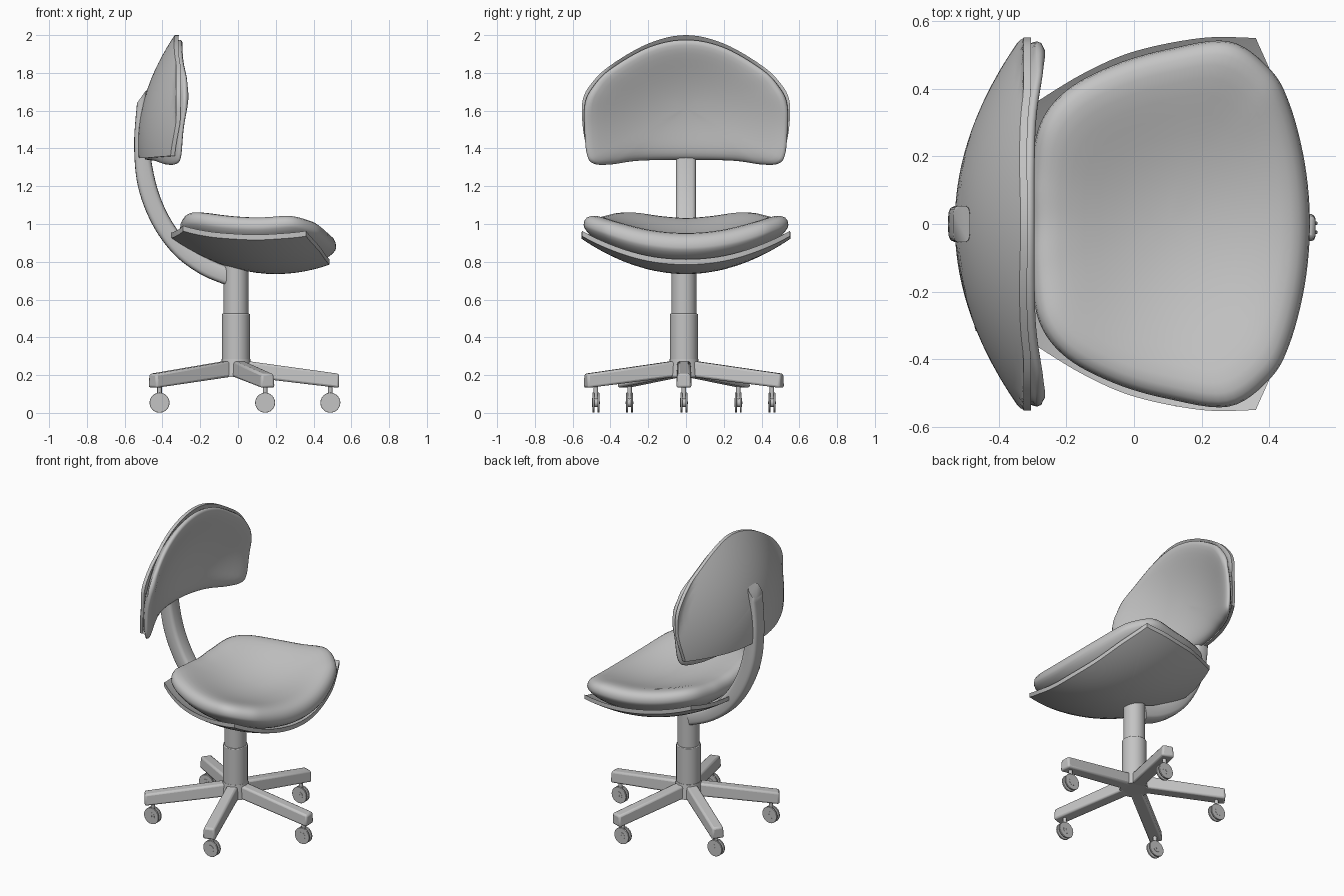
import bpy, bmesh, math
from mathutils import Matrix, Vector

cube = bpy.data.objects.get("Cube")
if cube:
    bpy.data.objects.remove(cube)

GREY = (0.55, 0.55, 0.55, 1)
grey = bpy.data.materials.new("plain grey")
grey.use_nodes = True
grey.diffuse_color = GREY
grey.node_tree.nodes["Principled BSDF"].inputs["Base Color"].default_value = GREY

CENTRE = Vector((-0.011, -0.011, 0))  # axis of column and base


def finish(name, bm, bevel=0, angle=40):
    bmesh.ops.recalc_face_normals(bm, faces=bm.faces)
    mesh = bpy.data.meshes.new(name)
    bm.to_mesh(mesh)
    bm.free()
    mesh.materials.append(grey)
    obj = bpy.data.objects.new(name, mesh)
    bpy.context.collection.objects.link(obj)
    bpy.ops.object.select_all(action='DESELECT')
    obj.select_set(True)
    bpy.context.view_layer.objects.active = obj
    bpy.ops.object.shade_smooth_by_angle(angle=math.radians(angle))
    if bevel:
        mod = obj.modifiers.new("soft edges", 'BEVEL')
        mod.width, mod.segments, mod.limit_method = bevel, 2, 'ANGLE'


def spline(points, closed=True, steps=6):
    """Smooth path through the points; a doubled point makes a corner."""
    n, out = len(points), []
    pick = (lambda i: points[i % n]) if closed else (lambda i: points[max(0, min(n - 1, i))])
    for i in range(n if closed else n - 1):
        a, b, c, d = (Vector(pick(i + k)) for k in (-1, 0, 1, 2))
        if b == c:
            continue
        for s in range(steps):
            t = s / steps
            out.append(0.5 * (2 * b + (c - a) * t + (2 * a - 5 * b + 4 * c - d) * t ** 2
                              + (3 * b - a - 3 * c + d) * t ** 3))
    if not closed:
        out.append(Vector(points[-1]))
    return out


def pad(name, half, mid, place, low, edge, high, power, angle=40):
    """Dished solid inside a mirrored outline; offsets run from low/high to edge at the rim."""
    outline = spline(half + [(a, -b) for a, b in reversed(half[1:-1])])
    mid = Vector((mid, 0))
    bm = bmesh.new()
    radii = [math.sin(math.pi / 2 * k / 12) for k in range(1, 13)]

    def layer(offset):
        tip = bm.verts.new(place(mid, offset))
        rings = []
        for r in radii:
            swell = math.sqrt(max(0, 1 - r ** power)) if power else 1
            shift = edge + (offset - edge) * swell
            rings.append([bm.verts.new(place(mid.lerp(p, r), shift)) for p in outline])
        n = len(outline)
        for i in range(n):
            j = (i + 1) % n
            bm.faces.new((tip, rings[0][i], rings[0][j]))
            for a, b in zip(rings, rings[1:]):
                bm.faces.new((a[i], b[i], b[j], a[j]))
        return rings[-1]

    lower, upper = layer(low), layer(high)
    if power:
        bmesh.ops.remove_doubles(bm, verts=bm.verts, dist=0.0002)
    else:
        for i in range(len(outline)):
            j = (i + 1) % len(outline)
            bm.faces.new((lower[i], lower[j], upper[j], upper[i]))
    finish(name, bm, angle=angle)


def cylinder(name, radius, low, high, at=CENTRE, sides=32, top=None, bevel=0.0):
    bm = bmesh.new()
    bmesh.ops.create_cone(bm, cap_ends=True, segments=sides, radius1=radius,
                          radius2=radius if top is None else top, depth=high - low,
                          matrix=Matrix.Translation(at + Vector((0, 0, (low + high) / 2))))
    finish(name, bm, bevel)


# Seat: surface dips in the middle and rises to the sides and back
def on_seat(p, offset):
    x, y = p
    return (x, y, 0.735 + 0.185 * (y / 0.55) ** 2 + 0.62 * (x - 0.2) ** 2 + offset)


seat_shell = [(0.485, 0), (0.47, 0.18), (0.43, 0.38), (0.36, 0.55), (0.36, 0.55), (0.2, 0.55),
              (0, 0.51), (-0.15, 0.445), (-0.29, 0.36), (-0.29, 0.36), (-0.335, 0.18), (-0.355, 0)]
pad("seat_shell", seat_shell, 0.1, on_seat, 0, 0, 0.028, 0)
seat_cushion = [(0.52, 0), (0.505, 0.18), (0.46, 0.355), (0.4, 0.46), (0.28, 0.54), (0.1, 0.517),
                (-0.06, 0.47), (-0.2, 0.395), (-0.28, 0.29), (-0.305, 0.13), (-0.305, 0)]
pad("seat_cushion", seat_cushion, 0.1, on_seat, 0.025, 0.078, 0.2, 6, 60)


# Backrest: bowl that wraps forward at the sides and top
def on_back(p, offset):
    z, y = p
    bend = (y / 0.55) ** 2 + ((z - 1.42) / 0.58) ** 2
    return (-0.53 + 0.195 * min(1.04, bend) + offset, y, z)


back_shell = [(2.0, 0), (1.955, 0.2), (1.84, 0.4), (1.745, 0.5), (1.65, 0.548), (1.5, 0.545),
              (1.36, 0.515), (1.36, 0.515), (1.35, 0.25), (1.35, 0)]
pad("backrest_shell", back_shell, 1.62, on_back, 0, 0, 0.022, 0)
back_cushion = [(1.975, 0), (1.935, 0.2), (1.82, 0.4), (1.73, 0.49), (1.64, 0.535), (1.5, 0.537),
                (1.37, 0.525), (1.32, 0.49), (1.315, 0.4), (1.335, 0.25), (1.34, 0)]
pad("backrest_cushion", back_cushion, 1.62, on_back, 0.015, 0.042, 0.095, 6, 60)

# Curved support bar joining backrest and column, swept with a rounded section
outer = spline([(-0.535, 1.64), (-0.55, 1.42), (-0.53, 1.2), (-0.455, 1.0), (-0.34, 0.84),
                (-0.2, 0.735), (-0.06, 0.675)], False)
inner = spline([(-0.485, 1.71), (-0.47, 1.42), (-0.43, 1.2), (-0.365, 1.04), (-0.28, 0.92),
                (-0.16, 0.82), (-0.04, 0.77)], False)
bm = bmesh.new()
SIDES = 20
rings = []
for o, i in zip(outer, inner):
    ring = []
    for k in range(SIDES):
        c, s = math.cos(math.tau * k / SIDES), math.sin(math.tau * k / SIDES)
        across = math.copysign(abs(c) ** 0.55, c)
        x, z = (o + i) / 2 + (o - i) / 2 * across
        ring.append(bm.verts.new((x, 0.054 * math.copysign(abs(s) ** 0.45, s), z)))
    rings.append(ring)
for a, b in zip(rings, rings[1:]):
    for k in range(SIDES):
        j = (k + 1) % SIDES
        bm.faces.new((a[k], a[j], b[j], b[k]))
bm.faces.new(rings[0])
bm.faces.new(rings[-1])
finish("support_bar", bm, angle=50)

# Column
cylinder("column_upper", 0.066, 0.5, 0.79)
cylinder("column_sleeve", 0.074, 0.24, 0.525, bevel=0.004)
cylinder("base_hub", 0.088, 0.19, 0.285, sides=20, top=0.076)


# Star base with five legs, each on a twin wheel caster
def leg(index, turn):
    bm = bmesh.new()
    bmesh.ops.create_cube(bm, size=1)
    for v in bm.verts:
        tip, up = v.co.x > 0, v.co.z > 0
        width = 0.034 if up else 0.041
        v.co = ((0.547 if tip else 0.02), math.copysign(width, v.co.y),
                (0.207 if up else 0.132) if tip else (0.28 if up else 0.195))
    bm.transform(Matrix.Translation(CENTRE) @ Matrix.Rotation(turn, 4, 'Z'))
    finish(f"base_leg_{index}", bm, 0.012)


def disc(bm, at, radius, width, sides=24):
    bmesh.ops.create_cone(bm, cap_ends=True, segments=sides, radius1=radius, radius2=radius, depth=width,
                          matrix=Matrix.Translation(at) @ Matrix.Rotation(math.pi / 2, 4, 'X'))


def caster(index, turn):
    at = CENTRE + Vector((0.5 * math.cos(turn), 0.49 * math.sin(turn), 0.054))
    bm = bmesh.new()
    for s in (-1, 1):
        disc(bm, at + Vector((0, s * 0.013, 0)), 0.053, 0.01)
    finish(f"caster_wheels_{index}", bm, 0.002)
    bm = bmesh.new()
    disc(bm, at, 0.024, 0.039, 16)
    disc(bm, at, 0.007, 0.042, 8)
    finish(f"caster_hub_{index}", bm)
    cylinder(f"caster_stem_{index}", 0.012, 0.0, 0.1, at, 12)


for i in range(5):
    angle = math.tau * i / 5
    leg(i + 1, angle)
    caster(i + 1, angle)
